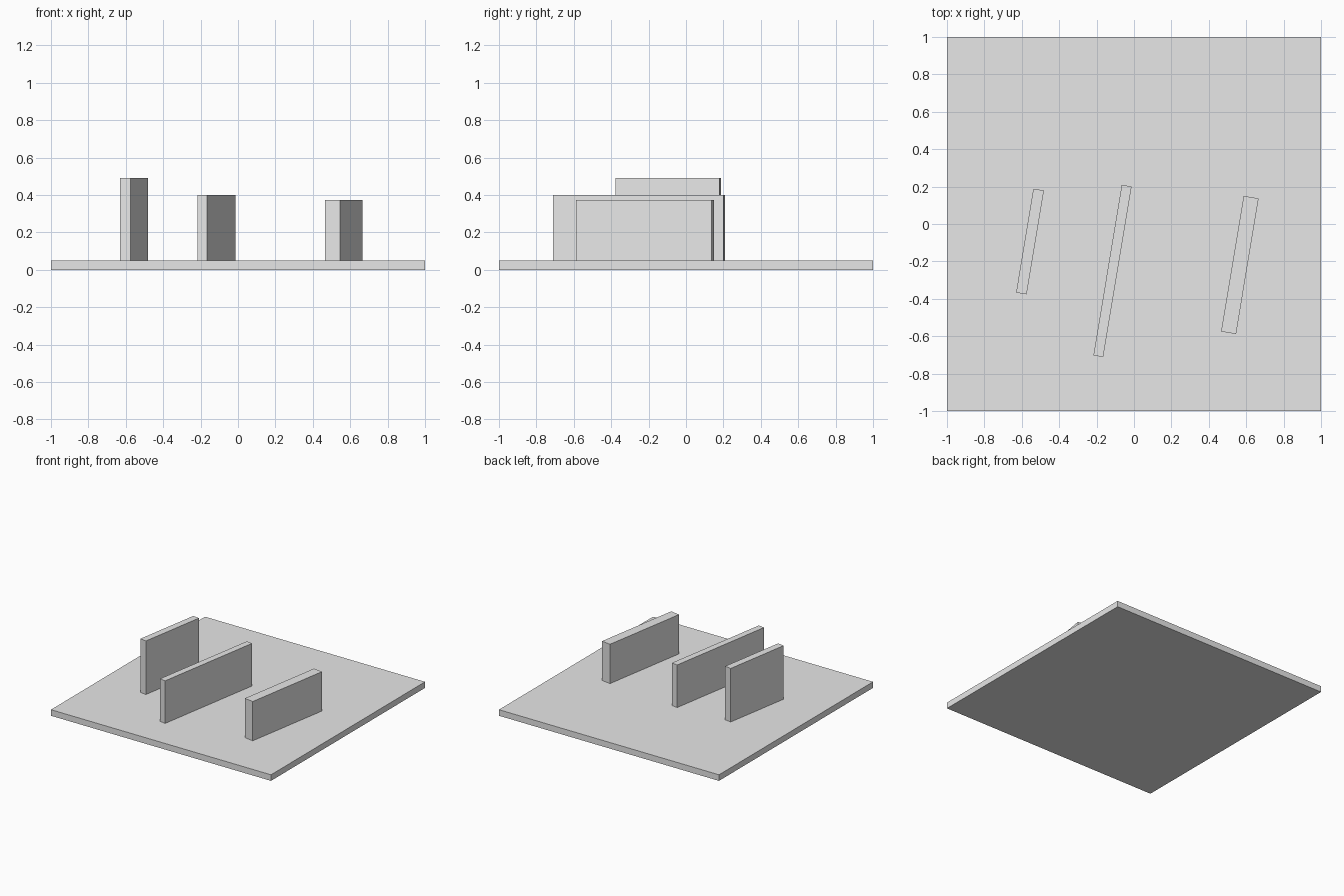
import bpy
import math

cube = bpy.data.objects.get("Cube")
if cube:
    bpy.data.objects.remove(cube, do_unlink=True)

# One plain grey for everything
grey = bpy.data.materials.new("light_grey")
grey.use_nodes = True
grey.diffuse_color = (0.8, 0.8, 0.8, 1)
grey.node_tree.nodes["Principled BSDF"].inputs["Base Color"].default_value = (0.8, 0.8, 0.8, 1)

BASE_TOP = 0.05
WALL_TURN = math.radians(-9.45)


def slab(name, x, y, size, bottom, top, turn=0.0):
    """Upright box between two heights, turned about z."""
    bpy.ops.mesh.primitive_cube_add(size=1, location=(x, y, (bottom + top) / 2),
                                    rotation=(0, 0, turn))
    obj = bpy.context.object
    obj.name = name
    obj.scale = (size[0], size[1], top - bottom)
    bpy.ops.object.transform_apply(location=False, rotation=False, scale=True)
    obj.data.materials.append(grey)
    return obj


# Square ground plate
slab("base_plate", 0, 0, (2, 2), 0, BASE_TOP)

# Three parallel walls: name, centre x, centre y, thickness, length, top height
walls = [
    ("right_wall", -0.556, -0.094, 0.057, 0.563, 0.49),
    ("middle_wall", -0.115, -0.251, 0.053, 0.924, 0.40),
    ("left_wall", 0.566, -0.219, 0.081, 0.735, 0.373),
]
for name, x, y, thickness, length, top in walls:
    slab(name, x, y, (thickness, length), BASE_TOP, top, WALL_TURN)
